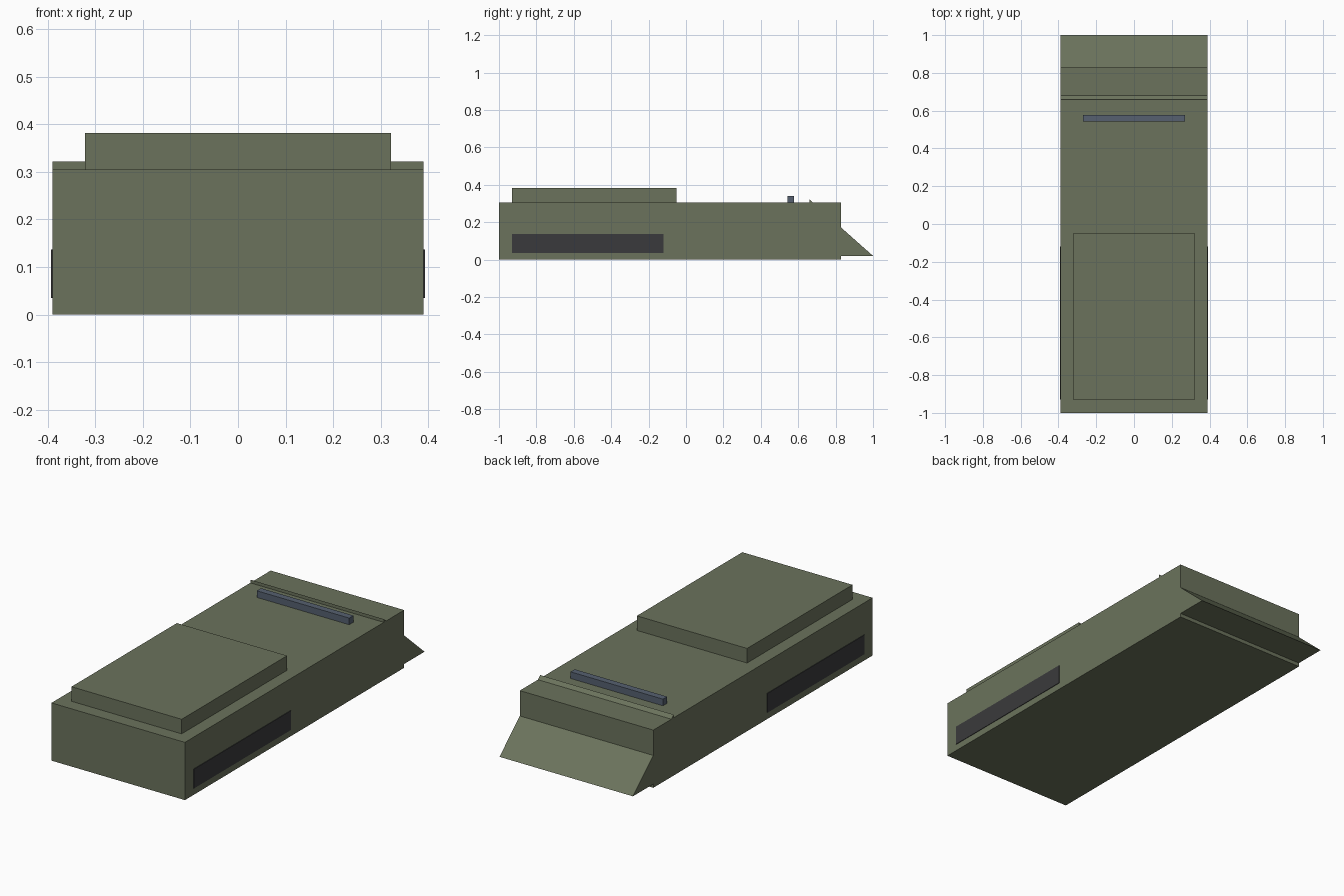
import bpy

if "Cube" in bpy.data.objects:
    bpy.data.objects.remove(bpy.data.objects["Cube"])


def material(name, rgb):
    m = bpy.data.materials.new(name)
    m.diffuse_color = (*rgb, 1)
    m.use_nodes = True
    m.node_tree.nodes["Principled BSDF"].inputs["Base Color"].default_value = m.diffuse_color
    return m


OLIVE = material("olive", (0.147, 0.171, 0.107))
CHARCOAL = material("charcoal", (0.042, 0.042, 0.045))
SLATE = material("slate_blue", (0.092, 0.118, 0.162))


def prism(name, profile, x0, x1, mat):
    """Extrude a (y, z) profile, given counter-clockwise seen from +x, along x."""
    n = len(profile)
    verts = [(x, y, z) for x in (x0, x1) for y, z in profile]
    faces = [list(range(n))[::-1], list(range(n, 2 * n))]
    faces += [(i, (i + 1) % n, n + (i + 1) % n, n + i) for i in range(n)]
    mesh = bpy.data.meshes.new(name)
    mesh.from_pydata(verts, [], faces)
    mesh.materials.append(mat)
    obj = bpy.data.objects.new(name, mesh)
    bpy.context.collection.objects.link(obj)
    return obj


def box(name, x0, x1, y0, y1, z0, z1, mat):
    return prism(name, [(y0, z0), (y1, z0), (y1, z1), (y0, z1)], x0, x1, mat)


# Main body and raised rear deck
box("hull", -0.39, 0.39, -1.0, 0.83, 0.0, 0.305, OLIVE)
box("raised_deck", -0.322, 0.322, -0.93, -0.05, 0.305, 0.382, OLIVE)

# Sloped nose wedge whose upper edge pokes through the hull top
prism("nose_wedge", [(0.66, 0.02), (1.0, 0.02), (0.66, 0.322)], -0.39, 0.39, OLIVE)

# Vision bar across the top
box("vision_bar", -0.27, 0.27, 0.543, 0.578, 0.305, 0.34, SLATE)

# Dark side panels
for side, x0, x1 in (("right", 0.385, 0.393), ("left", -0.393, -0.385)):
    box("side_panel_" + side, x0, x1, -0.93, -0.12, 0.035, 0.137, CHARCOAL)
